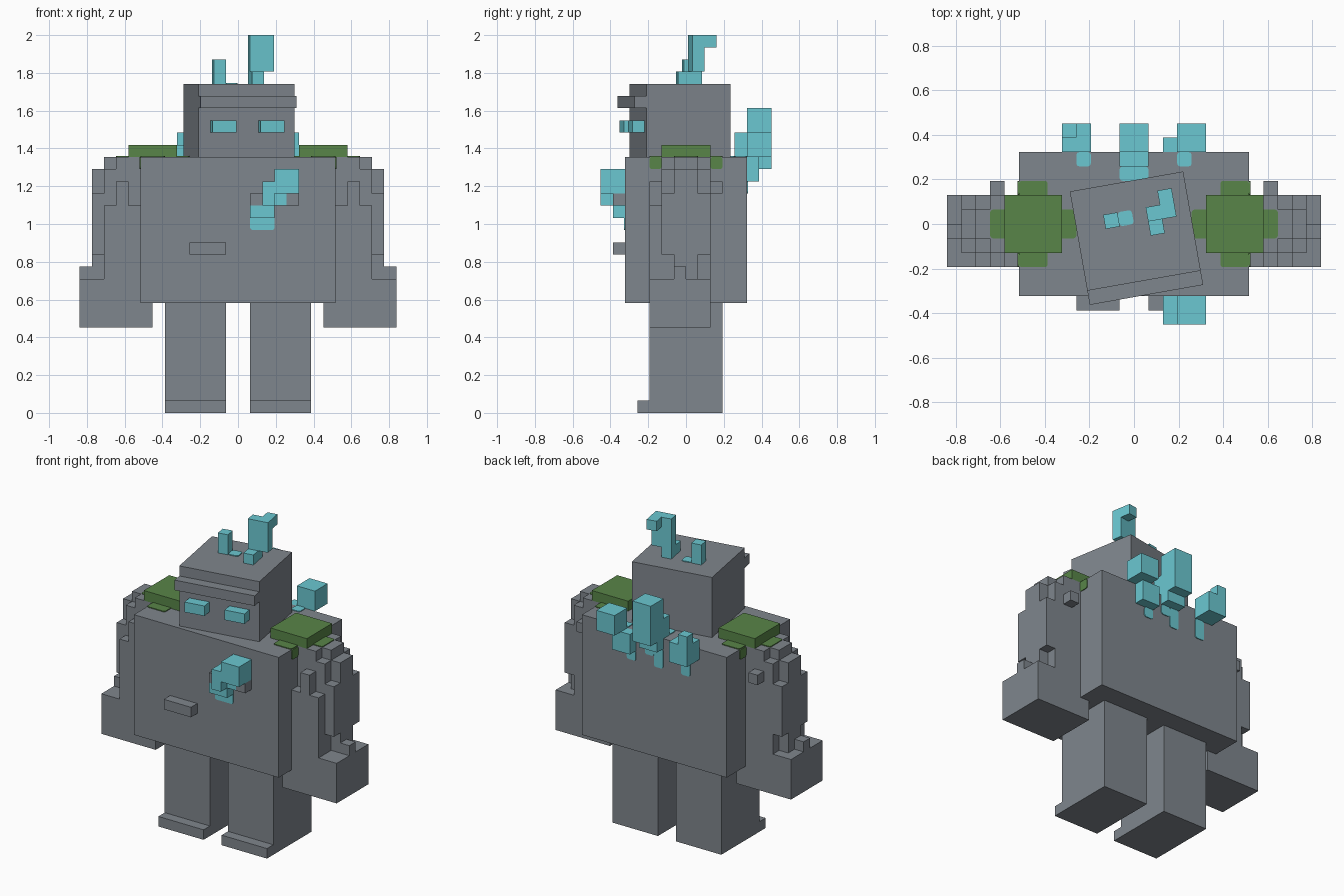
import bpy
import bmesh
from math import radians
from mathutils import Matrix, Vector

cube = bpy.data.objects.get("Cube")
if cube:
    bpy.data.objects.remove(cube)

U = 2 / 31      # one block; all boxes below are in blocks
THIN = 0.08     # thickness of painted patches, in blocks


def material(name, color):
    m = bpy.data.materials.new(name)
    m.use_nodes = True
    m.diffuse_color = (*color, 1)
    m.node_tree.nodes["Principled BSDF"].inputs["Base Color"].default_value = (*color, 1)
    return m


STONE = material("grey stone", (0.212, 0.237, 0.266))
MOSS = material("green moss", (0.098, 0.235, 0.065))
CRYSTAL = material("cyan crystal", (0.147, 0.575, 0.64))


def add_box(bm, x0, x1, y0, y1, z0, z1):
    """Add one box; thin patches get rounded corners."""
    lo, hi = Vector((x0, y0, z0)) * U, Vector((x1, y1, z1)) * U
    size = hi - lo
    mat = Matrix.Translation((lo + hi) / 2) @ Matrix.Diagonal((*size, 1))
    verts = bmesh.ops.create_cube(bm, size=1, matrix=mat)["verts"]
    thin = 0.3 * U
    if min(size) < thin:
        edges = {e for v in verts for e in v.link_edges if e.calc_length() < thin}
        bmesh.ops.bevel(bm, geom=list(edges), offset=0.2 * U, segments=2,
                        profile=0.5, affect='EDGES')


def part(name, mat, boxes, side=1, turn=0):
    """Object of boxes; side=-1 mirrors it across x, turn rotates about z."""
    bm = bmesh.new()
    for b in boxes:
        x0, x1 = sorted((b[0] * side, b[1] * side))
        add_box(bm, x0, x1, *b[2:])
    bmesh.ops.rotate(bm, verts=bm.verts, matrix=Matrix.Rotation(radians(turn), 3, 'Z'))
    me = bpy.data.meshes.new(name)
    bm.to_mesh(me)
    bm.free()
    me.materials.append(mat)
    ob = bpy.data.objects.new(name, me)
    bpy.context.collection.objects.link(ob)
    return ob


# Torso with small stone lumps on the chest
part("torso", STONE, [(-8, 8, -5, 5, 9, 21)])
part("chest_lumps", STONE, [(-4, -1, -6, -5, 13, 14),
                            (1, 2, -6, -5, 17, 18),
                            (4, 5, -6, -5, 17, 18)])

# Limbs and shoulder moss, mirrored
for side, label in ((1, "left"), (-1, "right")):
    part(label + "_leg", STONE, [(1, 6, -3, 3, 0, 9)], side)
    part(label + "_toe", STONE, [(1, 6, -4, -3, 0, 1)], side)
    part(label + "_hand", STONE, [(7, 13, -3, 2, 7, 11),
                                  (12, 13, -1, 0, 11, 12)], side)
    part(label + "_arm", STONE, [
        (8, 10, -2, 2, 11, 21),
        (10, 11, -2, 2, 11, 20),
        (10, 11, -1, 1, 20, 21),
        (11, 12, -1, 1, 11, 20),
        (11, 12, -2, -1, 13, 18),
        (11, 12, 1, 2, 13, 18),
    ], side)
    part(label + "_arm_front_ridge", STONE, [(8, 11, -3, -2, 11, 17),
                                             (9, 10, -3, -2, 17, 19)], side)
    part(label + "_arm_back_knob", STONE, [(9, 10, 2, 3, 18, 19)], side)
    part(label + "_moss_slab", MOSS, [(5, 9, -2, 2, 21, 22)], side)
    part(label + "_moss_patches", MOSS, [
        (4, 10, -1, 1, 21, 21 + THIN),
        (6, 8, -3, 3, 21, 21 + THIN),
        (8, 8 + THIN, -3, -2, 20, 21),
        (8, 8 + THIN, 2, 3, 20, 21),
    ], side)

# Chest crystal
part("chest_crystal", CRYSTAL, [
    (1, 3, -6, -5, 16, 17),
    (2, 4, -6, -5, 17, 19),
    (3, 5, -6, -5, 18, 20),
    (2, 3, -7, -6, 17, 19),
    (3, 5, -7, -6, 18, 20),
])
part("chest_crystal_patch", CRYSTAL, [(1, 3, -5 - THIN, -5, 15, 17)])

# Back crystals
part("middle_back_crystal", CRYSTAL, [
    (-1, 1, 5, 6, 20, 21),
    (-1, 1, 4, 5, 21, 23),
    (-1, 1, 5, 7, 21, 25),
])
part("left_back_crystal", CRYSTAL, [(2, 4, 5, 6, 19, 21),
                                    (3, 5, 5, 7, 21, 23)])
part("right_back_crystal", CRYSTAL, [(-5, -3, 5, 7, 20, 22),
                                     (-5, -4, 6, 7, 22, 23)])
part("back_crystal_patches", CRYSTAL, [
    (-1, 1, 3, 4, 21, 21 + THIN),
    (-4, -3, 4, 5, 21, 21 + THIN),
    (3, 4, 4, 5, 21, 21 + THIN),
    (-1, 0, 5, 5 + THIN, 18, 20),
    (0, 1, 5, 5 + THIN, 19, 20),
    (2, 3, 5, 5 + THIN, 18, 19),
    (-4, -3, 5, 5 + THIN, 18, 20),
])

# Head, turned slightly to its left
TURN = 10
part("head", STONE, [(-4, 4, -4, 3, 21, 27)], turn=TURN)
part("brow", STONE, [(-4, 4, -5, -4, 25, 26)], turn=TURN)
part("eyes", CRYSTAL, [(s * 2 - 1, s * 2 + 1, -5, -4, 23, 24) for s in (-1, 1)], turn=TURN)
part("tall_head_crystal", CRYSTAL, [
    (1, 2, -1, 1, 27, 28),
    (1, 3, 0, 1, 28, 31),
    (2, 3, 1, 2, 30, 31),
], turn=TURN)
part("short_head_crystal", CRYSTAL, [(-2, -1, 0, 1, 27, 29)], turn=TURN)
part("head_crystal_patch", CRYSTAL, [(-1, 0, 0, 1, 27, 27 + THIN)], turn=TURN)
